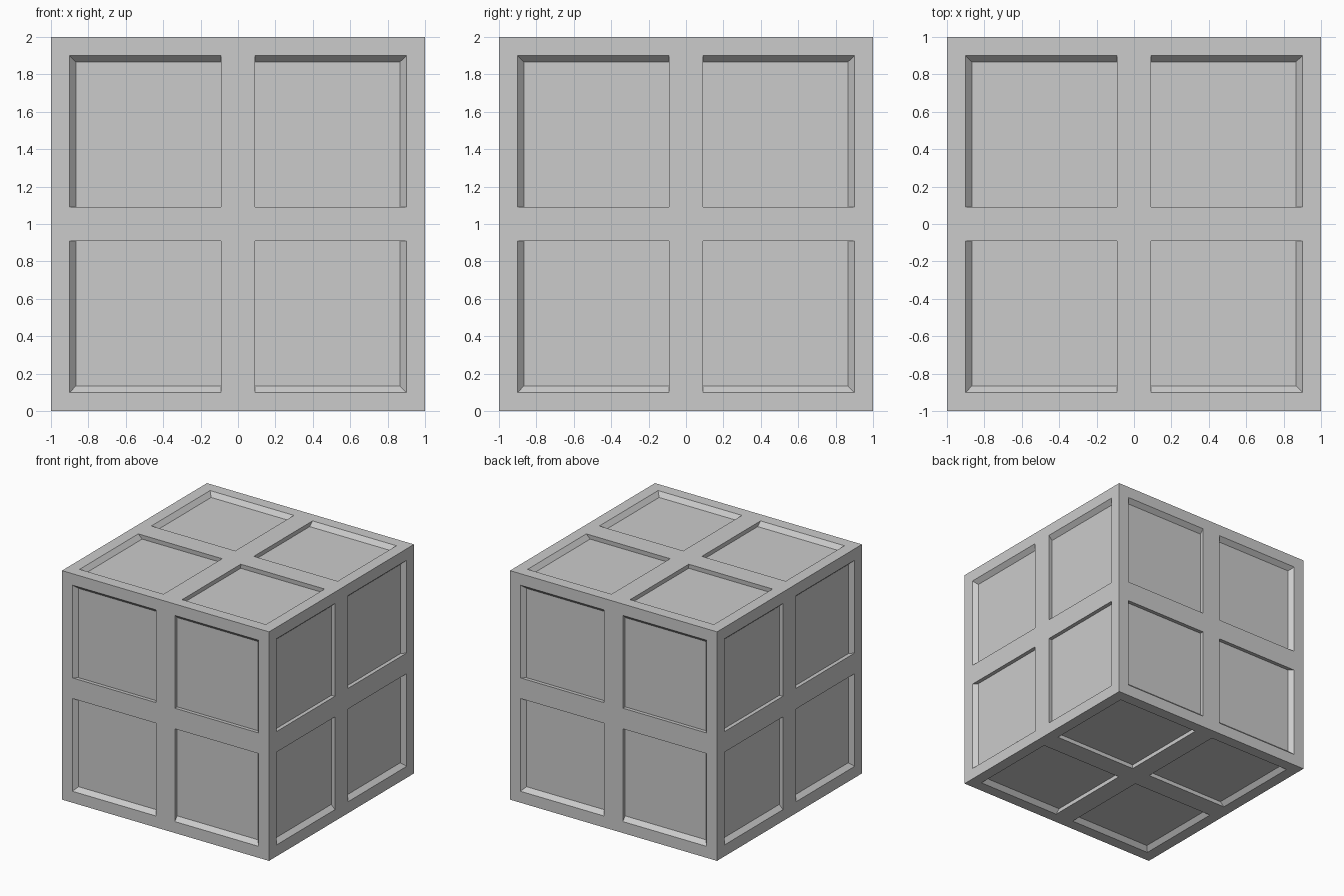
import bpy
import bmesh
from mathutils import Matrix

if "Cube" in bpy.data.objects:
    bpy.data.objects.remove(bpy.data.objects["Cube"])

INNER, OUTER = 0.09, 0.90   # panel opening limits, measured from the face centre lines
SINK = 0.962                # recess floors shrink toward the cube centre

# Cube with each side split into four panels
bm = bmesh.new()
bmesh.ops.create_cube(bm, size=2.0)
bmesh.ops.subdivide_edges(bm, edges=bm.edges[:], cuts=1, use_grid_fill=True)
panels = bm.faces[:]

# Frame around every panel
bmesh.ops.inset_individual(bm, faces=panels, thickness=0.1)
for face in panels:
    for v in face.verts:
        for i in range(3):
            a = abs(v.co[i])
            if a < 0.99:
                v.co[i] = (INNER if a < 0.5 else OUTER) * (1 if v.co[i] > 0 else -1)

# Sunken panel floors with sloped outer walls
floors = bmesh.ops.extrude_discrete_faces(bm, faces=panels)["faces"]
for face in floors:
    for v in face.verts:
        v.co *= SINK

bmesh.ops.recalc_face_normals(bm, faces=bm.faces[:])
bmesh.ops.transform(bm, matrix=Matrix.Translation((0, 0, 1)), verts=bm.verts[:])

mesh = bpy.data.meshes.new("panelled_cube")
bm.to_mesh(mesh)
bm.free()
bpy.context.collection.objects.link(bpy.data.objects.new("panelled_cube", mesh))
